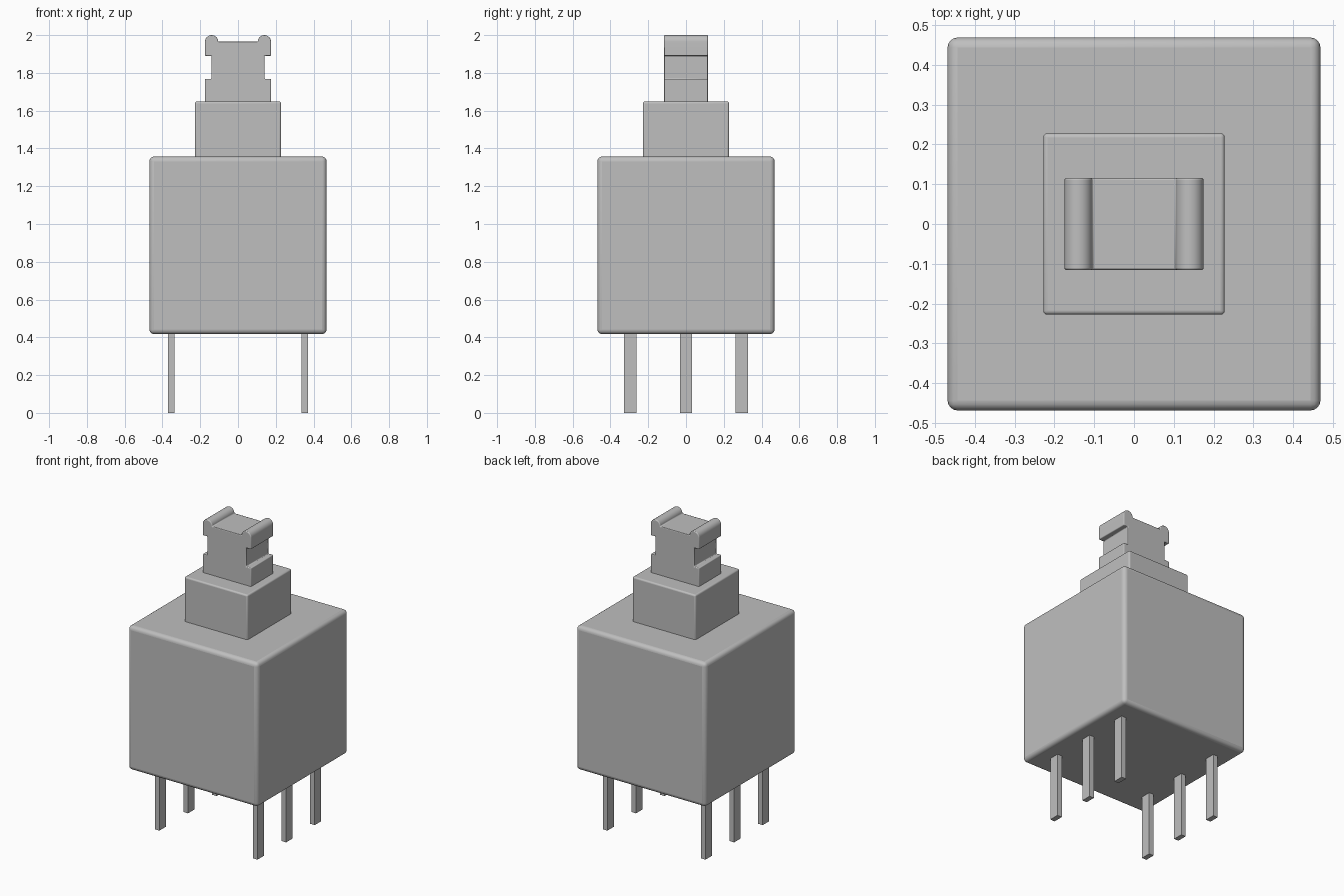
import bpy, bmesh, math

cube = bpy.data.objects.get("Cube")
if cube:
    bpy.data.objects.remove(cube, do_unlink=True)

grey = bpy.data.materials.new("plain grey")
grey.use_nodes = True
colour = (0.52, 0.52, 0.52, 1)
grey.diffuse_color = colour
grey.node_tree.nodes["Principled BSDF"].inputs["Base Color"].default_value = colour


def add_object(name, bm, bevel=0, segments=4):
    """Turn a bmesh into a named object, rounded along its edges."""
    bmesh.ops.recalc_face_normals(bm, faces=bm.faces)
    mesh = bpy.data.meshes.new(name)
    bm.to_mesh(mesh)
    bm.free()
    mesh.materials.append(grey)
    obj = bpy.data.objects.new(name, mesh)
    bpy.context.collection.objects.link(obj)
    if bevel:
        mod = obj.modifiers.new("rounded edges", "BEVEL")
        mod.width = bevel
        mod.segments = segments
        mod.limit_method = "ANGLE"
        mod.angle_limit = math.radians(50)
        mod.use_clamp_overlap = False
        bpy.ops.object.select_all(action="DESELECT")
        obj.select_set(True)
        bpy.context.view_layer.objects.active = obj
        bpy.ops.object.shade_smooth_by_angle(angle=math.radians(35))
    return obj


def add_box(name, x, y, width, depth, bottom, top, bevel=0):
    bm = bmesh.new()
    bmesh.ops.create_cube(bm, size=1)
    bmesh.ops.scale(bm, vec=(width, depth, top - bottom), verts=bm.verts)
    bmesh.ops.translate(bm, vec=(x, y, (bottom + top) / 2), verts=bm.verts)
    return add_object(name, bm, bevel)


# Housing and the collar the plunger slides in
add_box("housing", 0, 0, 0.938, 0.938, 0.417, 1.357, 0.025)
add_box("collar", 0, 0, 0.456, 0.456, 1.34, 1.648, 0.01)

# Two rows of three flat pins
for side, x in (("right", -0.354), ("left", 0.354)):
    for place, y in (("front", -0.295), ("middle", 0), ("back", 0.295)):
        add_box(f"{side}_{place}_pin", x, y, 0.033, 0.066, 0, 0.43)

# Plunger: notched profile with a rounded ridge along each side of its top
radius = 0.035
half = [(0.175, 1.63), (0.175, 1.768), (0.14, 1.768), (0.14, 1.89), (0.175, 1.89)]
for i in range(13):
    a = math.pi * i / 12
    half.append((0.14 + radius * math.cos(a), 1.965 + radius * math.sin(a)))
profile = half + [(-x, z) for x, z in reversed(half)]

bm = bmesh.new()
face = bm.faces.new([bm.verts.new((x, -0.116, z)) for x, z in profile])
result = bmesh.ops.extrude_face_region(bm, geom=[face])
moved = [v for v in result["geom"] if isinstance(v, bmesh.types.BMVert)]
bmesh.ops.translate(bm, vec=(0, 0.232, 0), verts=moved)
add_object("plunger", bm, 0.005, 3)
